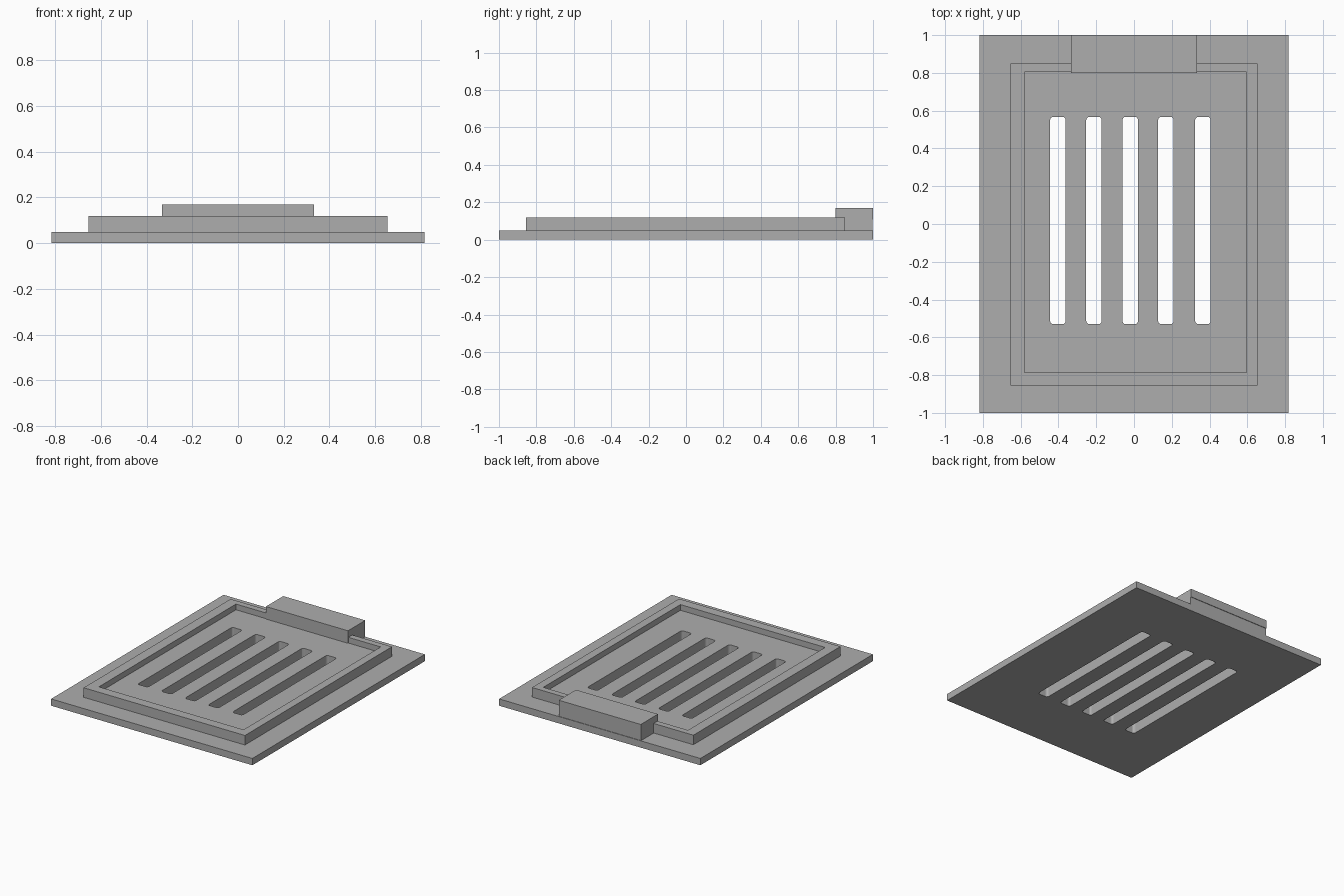
import bpy
import bmesh
from mathutils import Matrix, Vector

cube = bpy.data.objects.get("Cube")
if cube:
    bpy.data.objects.remove(cube, do_unlink=True)

# Single grey material
grey = bpy.data.materials.new("plain grey")
grey.use_nodes = True
colour = (0.42, 0.42, 0.42, 1)
grey.diffuse_color = colour
grey.node_tree.nodes["Principled BSDF"].inputs["Base Color"].default_value = colour


def add_box(bm, x, y, z, corner=0):
    """Add a box spanning the given ranges, optionally rounding upright edges."""
    low, high = Vector((x[0], y[0], z[0])), Vector((x[1], y[1], z[1]))
    place = Matrix.Translation((low + high) / 2) @ Matrix.Diagonal((*(high - low), 1))
    verts = bmesh.ops.create_cube(bm, size=1, matrix=place)["verts"]
    if corner:
        edges = {e for v in verts for e in v.link_edges
                 if abs(e.verts[0].co.z - e.verts[1].co.z) > 0.01}
        bmesh.ops.bevel(bm, geom=list(edges), offset=corner, segments=3,
                        profile=0.5, affect='EDGES')


def make_object(name, boxes, corner=0):
    bm = bmesh.new()
    for box in boxes:
        add_box(bm, *box, corner)
    mesh = bpy.data.meshes.new(name)
    bm.to_mesh(mesh)
    bm.free()
    mesh.materials.append(grey)
    obj = bpy.data.objects.new(name, mesh)
    bpy.context.collection.objects.link(obj)
    return obj


def cut(obj, cutter):
    mod = obj.modifiers.new("cut", 'BOOLEAN')
    mod.operation = 'DIFFERENCE'
    mod.solver = 'EXACT'
    mod.object = cutter
    bpy.context.view_layer.objects.active = obj
    bpy.ops.object.modifier_apply(modifier=mod.name)


# Flat base and the raised panel on it
base_plate = make_object("base_plate", [((-0.817, 0.817), (-1, 1), (0, 0.05))])
raised_panel = make_object("raised_panel", [((-0.655, 0.655), (-0.855, 0.85), (0.05, 0.12))])

# Cutters: shallow tray and five long slots
tray_cutter = make_object("tray_cutter", [((-0.58, 0.595), (-0.785, 0.805), (0.078, 0.2))])
slot_centres = (-0.403, -0.212, -0.02, 0.169, 0.365)
slot_cutter = make_object(
    "slot_cutter",
    [((x - 0.041, x + 0.041), (-0.53, 0.567), (-0.1, 0.3)) for x in slot_centres],
    corner=0.016)

cut(raised_panel, tray_cutter)
for part in (base_plate, raised_panel):
    cut(part, slot_cutter)
for cutter in (tray_cutter, slot_cutter):
    bpy.data.objects.remove(cutter, do_unlink=True)

# Block at the back edge, with a slight lip along its upper half
make_object("back_block", [((-0.333, 0.333), (0.8, 0.996), (0.05, 0.108))])
make_object("back_block_lip", [((-0.333, 0.333), (0.8, 1), (0.108, 0.17))])
